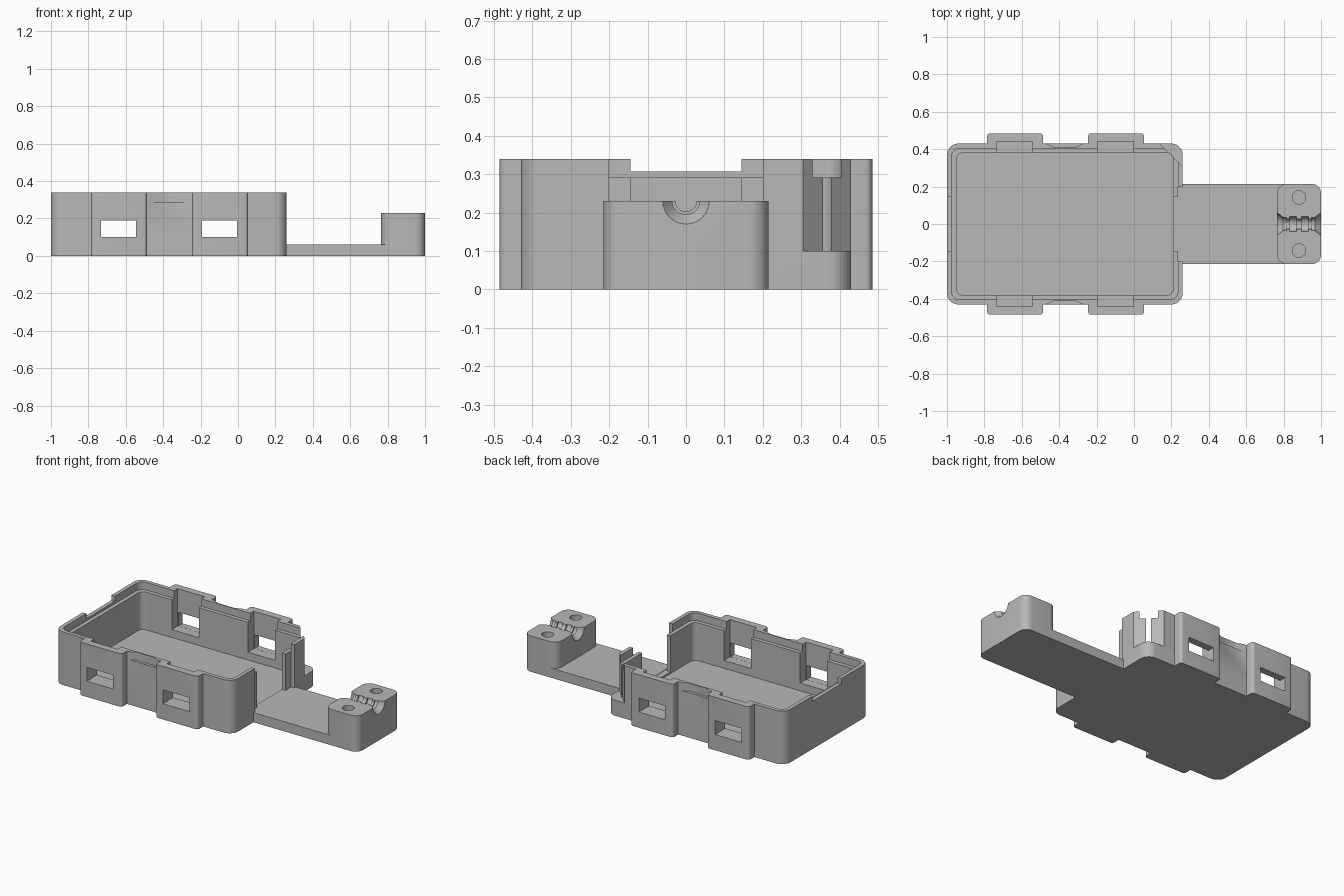
import bpy, bmesh, math

if "Cube" in bpy.data.objects:
    bpy.data.objects.remove(bpy.data.objects["Cube"])

grey = bpy.data.materials.new("plain grey plastic")
grey.diffuse_color = (0.48, 0.48, 0.48, 1)
grey.use_nodes = True
grey.node_tree.nodes["Principled BSDF"].inputs["Base Color"].default_value = grey.diffuse_color


def make(name, bm):
    bmesh.ops.recalc_face_normals(bm, faces=bm.faces)
    me = bpy.data.meshes.new(name)
    bm.to_mesh(me)
    bm.free()
    me.materials.append(grey)
    ob = bpy.data.objects.new(name, me)
    bpy.context.collection.objects.link(ob)
    return ob


def prism(name, pts, z0, z1):
    """Extrude a flat outline from z0 to z1."""
    bm = bmesh.new()
    face = bm.faces.new([bm.verts.new((x, y, z0)) for x, y in pts])
    ext = bmesh.ops.extrude_face_region(bm, geom=[face])["geom"]
    for v in ext:
        if isinstance(v, bmesh.types.BMVert):
            v.co.z = z1
    return make(name, bm)


def rounded(x0, x1, y0, y1, r, n=8):
    """Outline of a rectangle with rounded corners."""
    pts = []
    corners = [(x1 - r, y1 - r), (x0 + r, y1 - r), (x0 + r, y0 + r), (x1 - r, y0 + r)]
    for k, (cx, cy) in enumerate(corners):
        for i in range(n + 1):
            a = math.pi / 2 * (k + i / n)
            pts.append((cx + r * math.cos(a), cy + r * math.sin(a)))
    return pts


def box(name, x0, x1, y0, y1, z0, z1):
    y0, y1 = min(y0, y1), max(y0, y1)
    return prism(name, [(x0, y0), (x1, y0), (x1, y1), (x0, y1)], z0, z1)


def lathe_x(name, profile, z, n=32):
    """Solid turned around an axis along x."""
    bm = bmesh.new()
    rings = []
    for x, r in profile:
        rings.append([bm.verts.new((x, r * math.cos(2 * math.pi * i / n),
                                    z + r * math.sin(2 * math.pi * i / n))) for i in range(n)])
    for a, b in zip(rings, rings[1:]):
        for i in range(n):
            bm.faces.new((a[i], a[(i + 1) % n], b[(i + 1) % n], b[i]))
    bm.faces.new(rings[0])
    bm.faces.new(rings[-1])
    return make(name, bm)


def cut(target, cutter, keep=False):
    cutter.hide_render = True
    mod = target.modifiers.new("cut", 'BOOLEAN')
    mod.operation = 'DIFFERENCE'
    mod.solver = 'EXACT'
    mod.object = cutter
    bpy.context.view_layer.objects.active = target
    bpy.ops.object.modifier_apply(modifier=mod.name)
    if not keep:
        bpy.data.objects.remove(cutter)


H = 0.34      # case height
TOP = 0.4     # cutters reach above the rim

# Open case with a stepped rim
case = prism("case", rounded(-1, 0.26, -0.43, 0.43, 0.06), 0, H)
cut(case, prism("cavity", rounded(-0.95, 0.21, -0.38, 0.38, 0.035), 0.05, TOP))
cut(case, prism("rim_step", rounded(-0.975, 0.235, -0.405, 0.405, 0.045), 0.292, TOP))

# Shallow notch in the left rim
cut(case, box("left_notch", -1.1, -0.96, -0.145, 0.145, 0.307, TOP))

# Cable opening in the right wall, wider on the outside
cut(case, box("opening_inner", 0.17, 0.3, -0.145, 0.145, 0.06, TOP))
cut(case, box("opening_outer", 0.235, 0.3, -0.2, 0.2, 0.06, TOP))

# Diagonal cut across the back right corner
cut(case, prism("corner_cut", [(0.365, 0.2), (0.5, 0.6), (-0.035, 0.6)], 0.1, TOP))

# Latch housings with slot and window, and a finger recess on each long side
for s, side in ((-1, "front"), (1, "back")):
    recess = prism("recess", [(-0.49, s * 0.44), (-0.43, s * 0.412),
                              (-0.31, s * 0.412), (-0.25, s * 0.44)], 0.288, TOP)
    cut(case, recess)
    for x0, label in ((-0.786, "left"), (-0.246, "right")):
        x1 = x0 + 0.3
        ys = sorted((s * 0.41, s * 0.485))
        latch = prism(f"{side}_{label}_latch", rounded(x0, x1, *ys, 0.018, 5), 0, H)
        slot = box("slot", x0 + 0.05, x1 - 0.058, s * 0.36, s * 0.44, 0.1, TOP)
        window = box("window", x0 + 0.054, x1 - 0.06, s * 0.36, s * 0.52, 0.1005, 0.19)
        # clear the latch body from the rim step
        step = box("step", x0 - 0.1, x1 + 0.1, s * 0.3, s * 0.428, -0.1, TOP)
        cut(latch, step)
        for part in (case, latch):
            cut(part, slot, True)
            cut(part, window, True)
        bpy.data.objects.remove(slot)
        bpy.data.objects.remove(window)

# Flat tongue and cable clamp block
box("tongue", 0.25, 0.9, -0.215, 0.215, 0, 0.062)
clamp = prism("clamp_block", rounded(0.765, 1.0, -0.215, 0.215, 0.05), 0, 0.23)
for s in (-1, 1):
    hole = [(0.882 + 0.036 * math.cos(i * math.pi / 12),
             s * 0.142 + 0.036 * math.sin(i * math.pi / 12)) for i in range(24)]
    cut(clamp, prism("screw_hole", hole, 0.06, 0.3))

# Flared cable channel with grip ribs
half = [(0.013, 0.028), (0.013, 0.039), (0.05, 0.039), (0.05, 0.028),
        (0.066, 0.028), (0.066, 0.036), (0.085, 0.036), (0.13, 0.07)]
profile = [(0.8825 - x, r) for x, r in reversed(half)] + [(0.8825 + x, r) for x, r in half]
cut(clamp, lathe_x("channel", profile, 0.231))

# Smooth the rounded corners, keep edges sharp
bpy.ops.object.select_all(action='DESELECT')
for ob in bpy.context.collection.objects:
    ob.select_set(True)
    bpy.context.view_layer.objects.active = ob
bpy.ops.object.shade_smooth_by_angle(angle=math.radians(30))
